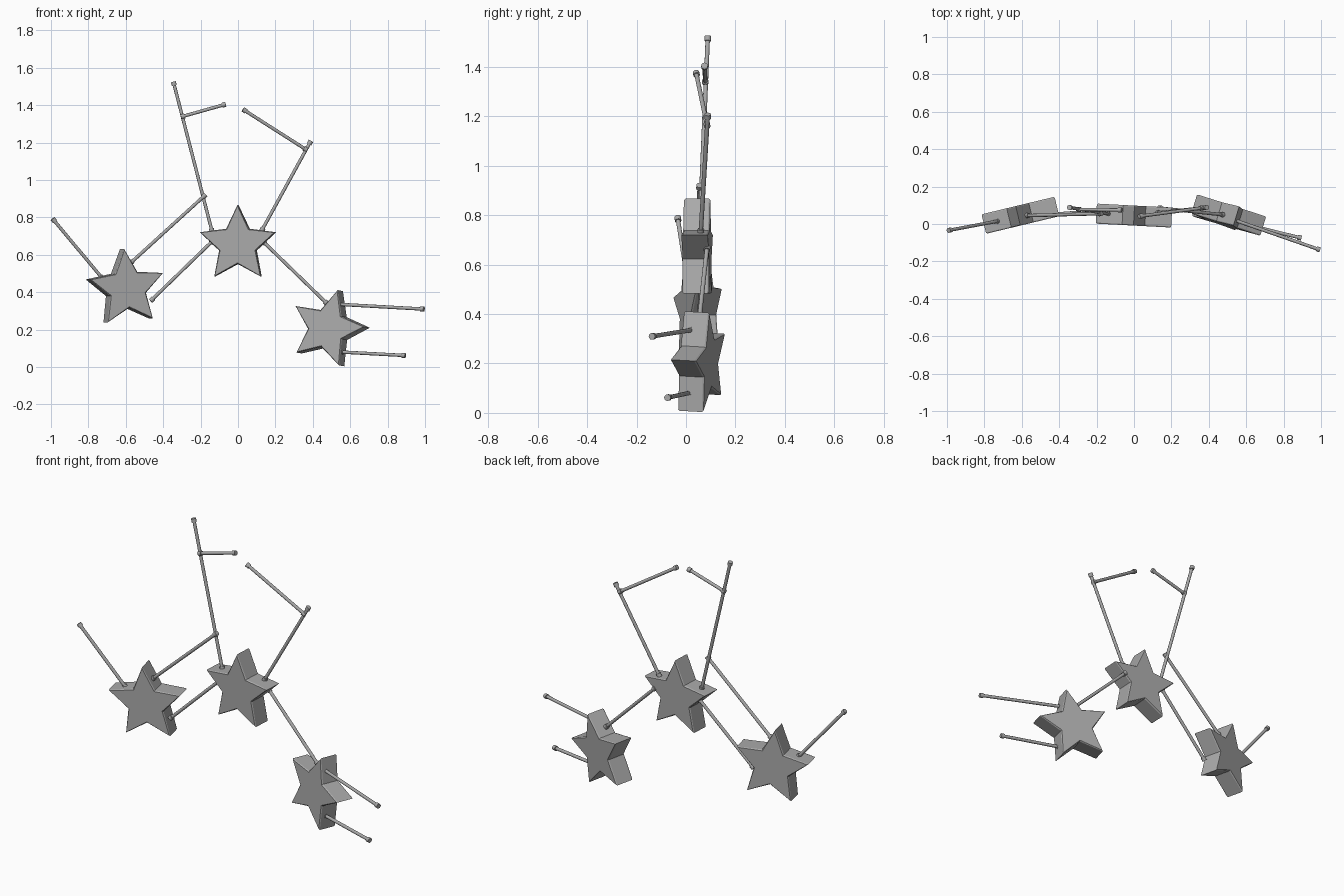
import bpy, bmesh
from math import sin, cos, radians
from mathutils import Vector, Euler

cube = bpy.data.objects.get("Cube")
if cube:
    bpy.data.objects.remove(cube, do_unlink=True)

metal = bpy.data.materials.new("plain_grey")
metal.use_nodes = True
grey = (0.4, 0.4, 0.4, 1)
metal.diffuse_color = grey
metal.node_tree.nodes["Principled BSDF"].inputs["Base Color"].default_value = grey


def finish(name, bm):
    mesh = bpy.data.meshes.new(name)
    bmesh.ops.recalc_face_normals(bm, faces=bm.faces)
    bm.to_mesh(mesh)
    bm.free()
    mesh.materials.append(metal)
    obj = bpy.data.objects.new(name, mesh)
    bpy.context.collection.objects.link(obj)
    return obj


# Thick five-pointed star with a small chamfered rim
def star(name, centre, first_point, tilt, turn, radius=0.212, depth=0.095):
    bm = bmesh.new()
    ring = []
    for i in range(10):
        a = radians(first_point + 36 * i)
        r = radius if i % 2 == 0 else radius * 0.49
        ring.append(bm.verts.new((r * cos(a), depth / 2, r * sin(a))))
    back = bm.faces.new(ring)
    out = bmesh.ops.extrude_face_region(bm, geom=[back])["geom"]
    bmesh.ops.translate(bm, vec=(0, -depth, 0),
                        verts=[v for v in out if isinstance(v, bmesh.types.BMVert)])
    bmesh.ops.recalc_face_normals(bm, faces=bm.faces)
    caps = [f for f in bm.faces if len(f.verts) == 10]
    bmesh.ops.inset_individual(bm, faces=caps, thickness=0.006, depth=0.006)
    obj = finish(name, bm)
    obj.location = centre
    obj.rotation_euler = Euler((radians(tilt), 0, radians(turn)))


# Thin round rod with a small collar at each end
def rod(name, start, end):
    a, b = Vector(start), Vector(end)
    axis = (b - a).normalized()
    turn = axis.to_track_quat('Z', 'Y').to_matrix().to_4x4()
    bm = bmesh.new()

    def tube(p, q, r):
        mat = turn.copy()
        mat.translation = (p + q) / 2
        bmesh.ops.create_cone(bm, cap_ends=True, segments=12, radius1=r, radius2=r,
                              depth=(q - p).length, matrix=mat)

    tube(a, b, 0.009)
    for p in (a, b):
        tube(p - axis * 0.01, p + axis * 0.01, 0.0135)
    obj = finish(name, bm)
    for o in bpy.context.selected_objects:
        o.select_set(False)
    obj.select_set(True)
    bpy.context.view_layer.objects.active = obj
    bpy.ops.object.shade_smooth_by_angle(angle=radians(40))


star("centre_star", (0, 0.045, 0.655), 90, 0, -3)
star("right_star", (-0.602, 0.048, 0.42), 95, 0, 13.5)
star("left_star", (0.488, 0.05, 0.205), 2, -3, -17)

rod("right_outer_rod", (-0.73, 0.015, 0.48), (-0.985, -0.033, 0.785))
rod("right_upper_rod", (-0.57, 0.045, 0.56), (-0.18, 0.055, 0.915))
rod("right_lower_rod", (-0.46, 0.05, 0.36), (-0.14, 0.075, 0.67))
rod("right_mast", (-0.14, 0.055, 0.73), (-0.343, 0.088, 1.515))
rod("right_branch", (-0.295, 0.078, 1.34), (-0.075, 0.075, 1.402))
rod("left_mast", (0.13, 0.06, 0.735), (0.385, 0.088, 1.2))
rod("left_branch", (0.36, 0.085, 1.165), (0.035, 0.042, 1.372))
rod("left_link_rod", (0.14, 0.085, 0.665), (0.47, 0.05, 0.345))
rod("left_upper_spike", (0.54, 0.02, 0.335), (0.985, -0.135, 0.31))
rod("left_lower_spike", (0.55, 0.01, 0.08), (0.885, -0.073, 0.062))
